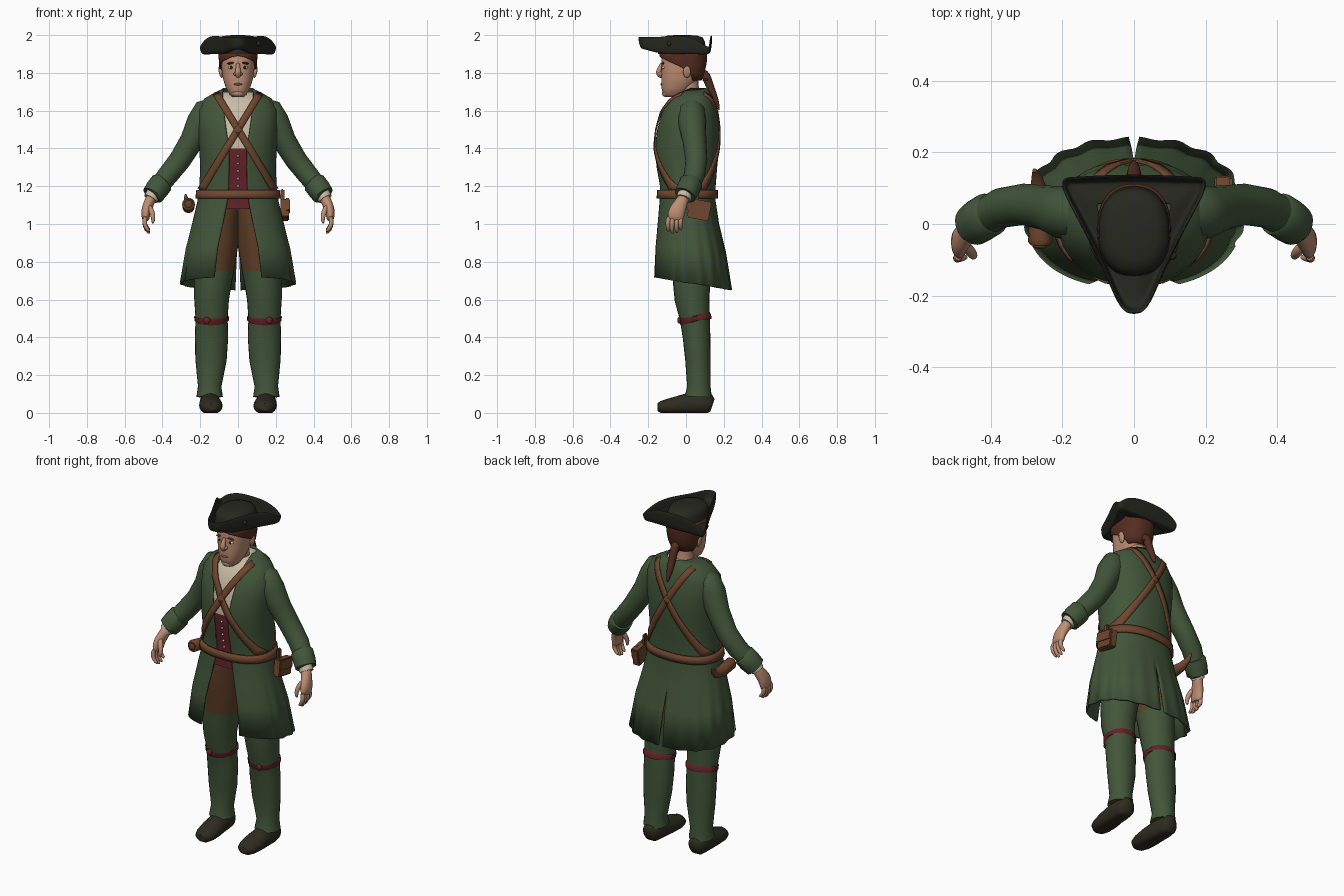
import bpy, bmesh, math
from mathutils import Vector, Matrix

if "Cube" in bpy.data.objects:
    bpy.data.objects.remove(bpy.data.objects["Cube"])

def paint(name, r, g, b):
    m = bpy.data.materials.new(name)
    m.use_nodes = True
    m.diffuse_color = (r, g, b, 1)
    bsdf = m.node_tree.nodes["Principled BSDF"]
    bsdf.inputs["Base Color"].default_value = (r, g, b, 1)
    bsdf.inputs["Roughness"].default_value = 0.8
    return m

GREEN = paint("coat green", .055, .092, .042)
LEATHER = paint("leather brown", .16, .062, .028)
BREECHES = paint("breeches brown", .125, .053, .022)
SKIN = paint("skin", .52, .27, .175)
HAIR = paint("hair auburn", .09, .026, .014)
CREAM = paint("linen cream", .58, .5, .37)
RED = paint("waistcoat red", .13, .016, .022)
BLACK = paint("hat black", .02, .021, .014)
SHOE = paint("shoe leather", .028, .024, .015)
LIPS = paint("lips", .36, .15, .11)
parts = []

def make(name, bm, mats, mirror=False, thick=0, subsurf=0):
    bmesh.ops.recalc_face_normals(bm, faces=bm.faces)
    mesh = bpy.data.meshes.new(name)
    bm.to_mesh(mesh)
    bm.free()
    for m in mats if isinstance(mats, tuple) else (mats,):
        mesh.materials.append(m)
    ob = bpy.data.objects.new(name, mesh)
    bpy.context.collection.objects.link(ob)
    if mirror:
        ob.modifiers.new("Mirror", "MIRROR").merge_threshold = .0005
    if thick:
        s = ob.modifiers.new("Solidify", "SOLIDIFY")
        s.thickness, s.offset = thick, 0
    if subsurf:
        s = ob.modifiers.new("Subsurf", "SUBSURF")
        s.levels = s.render_levels = subsurf
    parts.append(ob)
    return ob

def skin_rows(bm, rows, closed, caps):
    vs = [[bm.verts.new(p) for p in row] for row in rows]
    n = len(vs[0])
    for a, b in zip(vs, vs[1:]):
        for i in range(n if closed else n - 1):
            j = (i + 1) % n
            bm.faces.new((a[i], a[j], b[j], b[i]))
    if caps:
        bm.faces.new(vs[0])
        bm.faces.new(vs[-1])

def tube(name, pts, mats, mirror=True, sides=16, subsurf=0):
    """Swept ellipse; each point is x, y, z, radius, optional second radius."""
    bm, rows = bmesh.new(), []
    c = [Vector(p[:3]) for p in pts]
    for i, p in enumerate(pts):
        t = (c[min(i + 1, len(c) - 1)] - c[max(i - 1, 0)]).normalized()
        u = (Vector((1, 0, 0)) - t * t.x).normalized()
        v = t.cross(u)
        rows.append([c[i] + u * p[3] * math.cos(a) + v * p[-1] * math.sin(a)
                     for a in (math.tau * k / sides for k in range(sides))])
    skin_rows(bm, rows, True, True)
    return make(name, bm, mats, mirror, 0, subsurf)

POW = 2.3
def opening(w, rx):
    return math.asin(min(1, w / rx) ** (POW / 2))

def wrap(name, rings, mats, thick=0, caps=False, pleat=False, segs=26):
    """Mirrored shell; ring = z, half width, front y, back y, start angle, back gap."""
    bm, rows = bmesh.new(), []
    for z, rx, yf, yb, a0, gap in rings:
        row, a1 = [], math.pi - opening(gap, rx)
        low = max(0, 1.05 - z) / .4 if pleat else 0
        for i in range(segs + 1):
            a = a0 + (a1 - a0) * i / segs
            k = 1 + .02 * low * math.cos(a * 18) * (a > 1.2)
            s, c = max(0, math.sin(a)), math.cos(a)
            x = rx * s ** (2 / POW) * k if s > 1e-6 else 0
            y = (yf + yb) / 2 - (yb - yf) / 2 * math.copysign(abs(c) ** (2 / POW), c) * k
            row.append((x, y, z + .035 * low * (1 + c)))
        rows.append(row)
    skin_rows(bm, rows, False, caps)
    return make(name, bm, mats, True, thick)

def ball(name, loc, size, mat, mirror=False, rot=0):
    bm = bmesh.new()
    bmesh.ops.create_uvsphere(bm, u_segments=16, v_segments=10, radius=1)
    bm.transform(Matrix.Translation(loc) @ Matrix.Rotation(rot, 4, "Y") @ Matrix.Diagonal((*size, 1)))
    return make(name, bm, mat, mirror)

def box(name, loc, size, mat, tilt=0, bevel=.006):
    bm = bmesh.new()
    bmesh.ops.create_cube(bm, size=1)
    bm.transform(Matrix.Translation(loc) @ Matrix.Rotation(tilt, 4, "X") @ Matrix.Diagonal((*size, 1)))
    bmesh.ops.bevel(bm, geom=bm.edges[:], offset=bevel, segments=2, affect="EDGES")
    return make(name, bm, mat)

# Coat profile: z, half width, front y, back y, half opening
COAT = [(1.715, .076, -.02, .11, .074), (1.69, .125, -.055, .128, .082), (1.66, .175, -.085, .142, .08),
        (1.6, .207, -.125, .16, .075), (1.5, .207, -.152, .172, .062), (1.4, .2, -.163, .17, .047),
        (1.3, .195, -.153, .16, .046), (1.2, .2, -.135, .152, .048), (1.12, .21, -.138, .152, .056),
        (1.0, .238, -.15, .17, .078), (.85, .272, -.165, .205, .105), (.65, .3, -.176, .236, .125)]

def coat_at(z, grow=0):
    for a, b in zip(COAT, COAT[1:]):
        if b[0] <= z <= a[0]:
            t = (a[0] - z) / (a[0] - b[0])
            rx, yf, yb = (a[i] + (b[i] - a[i]) * t for i in (1, 2, 3))
            return rx + grow, yf - grow, yb + grow

wrap("coat", [(z, rx, yf, yb, opening(w, rx), max(0, (1.0 - z) * .04)) for z, rx, yf, yb, w in COAT],
     GREEN, thick=.01, pleat=True, segs=52)

# Shirt and waistcoat share one inner body
inner = wrap("shirt_and_waistcoat",
             [(z, *coat_at(z, -.008), 0, 0) for z in (1.7, 1.66, 1.6, 1.5, 1.4, 1.3, 1.2, 1.08)],
             (CREAM, RED), caps=True)
for f in inner.data.polygons:
    f.material_index = int(f.center.z < 1.4)
for i in range(6):
    z = 1.36 - i * .04
    ball("waistcoat_button", (0, coat_at(z)[1] + .004, z), (.007, .006, .007), CREAM)

# Belt and crossed straps
wrap("belt", [(z, *coat_at(z, .012), 0, 0) for z in (1.18, 1.155, 1.135)], LEATHER, thick=.012)

def on_coat(x, z, side):
    rx, yf, yb = coat_at(z, .008)
    q = (1 - min(.995, abs(x) / rx) ** POW) ** (1 / POW)
    return (x, (yf + yb) / 2 + side * (yb - yf) / 2 * q, z)

bm = bmesh.new()
for side in (-1, 1):
    rows = []
    for i in range(25):
        t = i / 24
        x, z = -.115 + .31 * t, 1.69 - .51 * t
        rows.append([on_coat(x + d * .85, min(1.712, z + d * .52), side) for d in (-.018, 0, .018)])
    skin_rows(bm, rows, False, False)
make("cross_straps", bm, LEATHER, True, .008)

# Sleeves, cuffs and hands
tube("sleeves", [(.13, .03, 1.62, .05), (.165, .03, 1.6, .07), (.197, .032, 1.54, .074), (.245, .045, 1.44, .063),
                 (.31, .055, 1.335, .058), (.37, .045, 1.26, .056), (.43, .012, 1.185, .05)], GREEN, sides=20)
tube("cuffs", [(.398, .03, 1.222, .052), (.404, .027, 1.217, .062), (.432, .01, 1.18, .062),
               (.452, -.005, 1.152, .058), (.454, -.006, 1.15, .045)], GREEN, sides=20)
tube("shirt_cuffs", [(.44, 0, 1.17, .042), (.463, -.014, 1.133, .038)], CREAM)
tube("palms", [(.45, -.005, 1.16, .03), (.467, -.02, 1.12, .028, .033), (.485, -.045, 1.08, .028, .044),
               (.49, -.055, 1.04, .024, .046), (.487, -.058, 1.015, .016, .04)], SKIN, subsurf=1)
for i, y in enumerate((-.092, -.07, -.047, -.026)):
    drop = (.01, 0, .004, .018)[i]
    tube("fingers", [(.489, y, 1.045, .014), (.497, y - .004, 1.005, .014), (.487, y - .004, .97 + drop, .012),
                     (.466, y, .948 + drop, .008)], SKIN, sides=8, subsurf=1)
tube("thumbs", [(.475, -.055, 1.1, .018), (.455, -.08, 1.065, .016), (.447, -.09, 1.03, .013),
                (.452, -.09, 1.0, .007)], SKIN, sides=8, subsurf=1)

# Legs, garters and shoes
legs = tube("legs", [(.15, .065, .085, .07, .072), (.15, .068, .14, .062, .062), (.143, .063, .28, .083, .067),
                     (.14, .056, .4, .088, .073), (.14, .047, .5, .085, .08), (.14, .032, .6, .092, .092),
                     (.132, .03, .7, .1, .1), (.126, .03, .76, .106, .106), (.11, .02, .9, .112, .12),
                     (.1, .01, 1.02, .105, .125), (.08, .005, 1.12, .09, .12)], (GREEN, BREECHES), sides=24)
for f in legs.data.polygons:
    f.material_index = int(f.center.z > .76)
tube("garters", [(.14, .05, .485, .085, .08), (.14, .049, .488, .091, .086),
                 (.14, .047, .51, .092, .087), (.14, .046, .513, .085, .08)], RED, sides=24)
ball("garter_knots", (.165, -.036, .49), (.018, .01, .018), RED, True)
shoes = tube("shoes", [(.14, -.152, .03, .025, .02), (.14, -.135, .03, .046, .032), (.141, -.1, .033, .059, .04),
                       (.144, -.04, .04, .062, .05), (.148, .02, .048, .056, .06), (.15, .09, .05, .054, .06),
                       (.15, .125, .045, .046, .055), (.15, .14, .04, .03, .035)], SHOE, sides=20)
for v in shoes.data.vertices:
    v.co.z = max(0, v.co.z)

# Head and face
tube("neck", [(0, .03, 1.62, .062), (0, .015, 1.7, .054), (0, .01, 1.78, .055)], SKIN, False)
HEAD = [(1.672, .028, -.108, -.04), (1.685, .045, -.12, -.01), (1.72, .064, -.13, .03), (1.77, .08, -.131, .07),
        (1.83, .088, -.13, .09), (1.88, .092, -.13, .1), (1.93, .09, -.12, .1)]
wrap("head", [(*r, 0, 0) for r in HEAD], SKIN, caps=True)
tube("nose", [(0, -.124, 1.855, .01), (0, -.138, 1.825, .012), (0, -.148, 1.803, .017),
              (0, -.138, 1.787, .017), (0, -.12, 1.78, .01)], SKIN, False, 12, 1)
ball("nostrils", (.015, -.134, 1.795), (.009, .013, .01), SKIN, True)
ball("ears", (.092, .005, 1.805), (.01, .02, .032), SKIN, True, .2)
ball("eyes", (.036, -.118, 1.828), (.016, .01, .009), CREAM, True)
ball("irises", (.036, -.125, 1.828), (.007, .005, .008), BLACK, True)
ball("eyebrows", (.037, -.122, 1.852), (.022, .009, .006), HAIR, True, .15)
ball("mouth", (0, -.128, 1.74), (.024, .008, .006), LIPS)
ball("chin", (0, -.105, 1.692), (.032, .022, .02), SKIN)

# Hair and queue
wrap("hair", [(1.76, .079, -.11, .078, 2.1, 0), (1.8, .092, -.12, .094, 1.85, 0), (1.835, .096, -.128, .102, 1.45, 0),
              (1.86, .098, -.134, .106, 1.0, 0), (1.882, .1, -.137, .108, .35, 0), (1.89, .1, -.137, .108, 0, 0),
              (1.93, .098, -.132, .108, 0, 0)], HAIR, thick=.008)
tube("queue", [(0, .08, 1.81, .022), (0, .108, 1.785, .026), (0, .122, 1.74, .022), (0, .142, 1.69, .021),
               (0, .16, 1.65, .016), (0, .176, 1.6, .005)], HAIR, False, 12, 1)
ball("queue_ribbon", (0, .11, 1.765), (.026, .024, .01), BLACK)

# Three-cornered hat: half outline x, y, corner amount
half = [(0, -.25, .6), (.034, -.245, .6), (.072, -.15, .15), (.115, -.06, 0), (.165, .035, .1),
        (.2, .1, .85), (.2, .128, 1), (.168, .128, .45), (.09, .133, 0)]
outline = half + [(0, .135, 0)] + [(-x, y, c) for x, y, c in half[:0:-1]]
bm = bmesh.new()
rows = []
for scale, base, rise in ((.5, 1.915, 0), (.88, 1.9, 0), (.95, 1.9, .01), (.985, 1.905, .05), (1, 1.912, .088)):
    rows.append([(x * scale, (y + .02) * scale - .02,
                  base + rise * (1 - .75 * c) + (.03 if y < -.2 else 0) * scale) for x, y, c in outline])
skin_rows(bm, rows, True, False)
make("hat_brim", bm, BLACK, False, .01, 2)
wrap("hat_crown", [(1.9, .102, -.148, .108, 0, 0), (1.965, .098, -.142, .1, 0, 0), (1.988, .088, -.128, .088, 0, 0),
                   (1.997, .066, -.1, .06, 0, 0), (2.0, .03, -.06, .02, 0, 0)], BLACK, caps=True)
ball("hat_button", (.108, -.09, 1.955), (.011, .011, .013), SHOE)

# Pouch on the left hip, horn on the right
box("pouch", (.247, .07, 1.075), (.045, .115, .1), LEATHER, -.18)
box("pouch_flap", (.262, .068, 1.095), (.026, .123, .065), LEATHER, -.18)
box("pouch_loop", (.235, .05, 1.15), (.02, .03, .07), LEATHER)
tube("powder_horn", [(-.262, -.06, 1.105, .026), (-.262, -.05, 1.105, .034), (-.262, .03, 1.09, .032),
                     (-.265, .09, 1.095, .025), (-.272, .13, 1.12, .015), (-.278, .15, 1.155, .006)], LEATHER, False)
ball("horn_stopper", (-.262, -.062, 1.105), (.02, .008, .02), BREECHES)

# Smooth shading with sharp edges kept
bpy.ops.object.select_all(action="DESELECT")
for ob in parts:
    ob.select_set(True)
bpy.context.view_layer.objects.active = parts[0]
bpy.ops.object.shade_smooth_by_angle(angle=math.radians(50))
